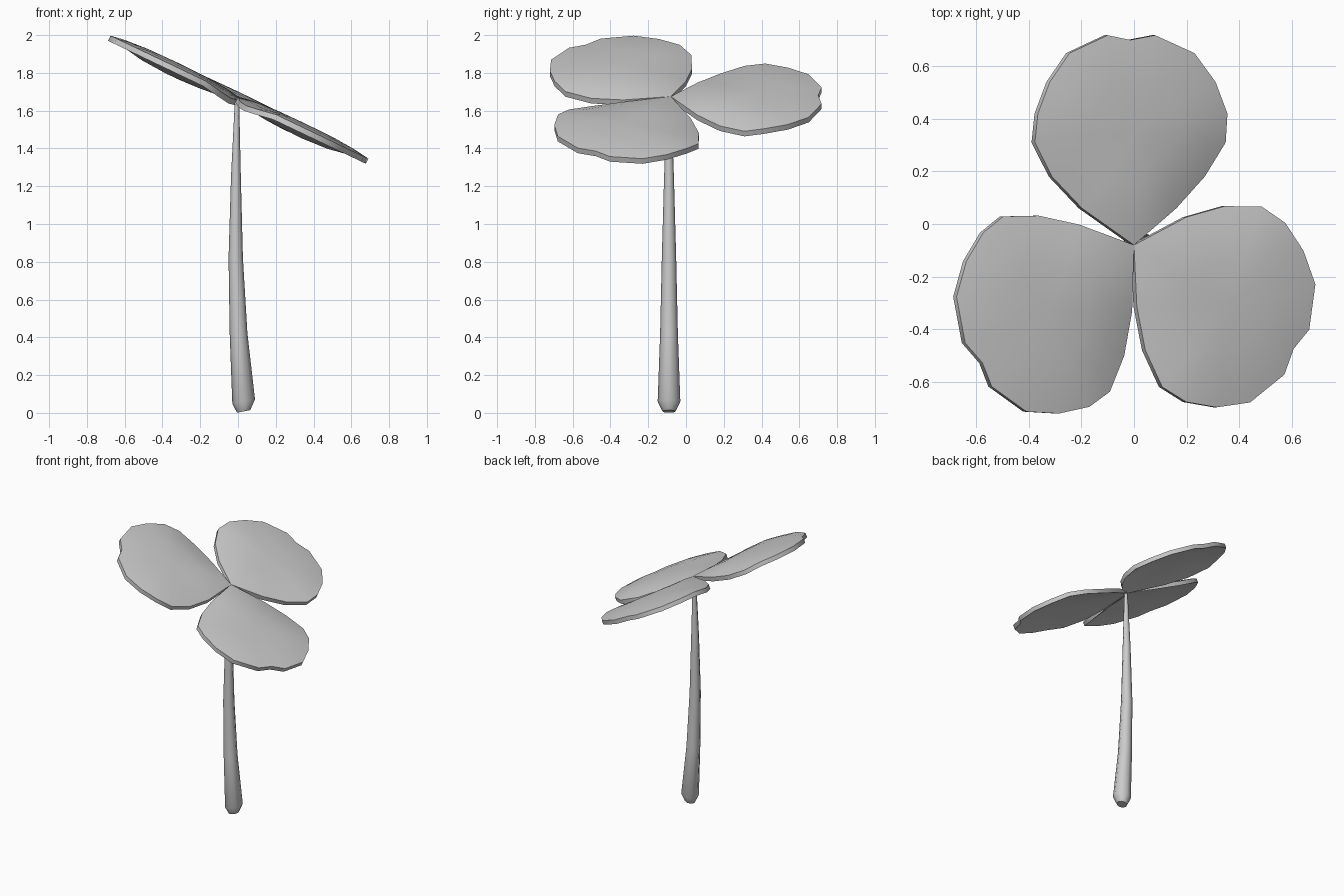
import bpy, bmesh, math
from mathutils import Matrix, Vector

if "Cube" in bpy.data.objects:
    bpy.data.objects.remove(bpy.data.objects["Cube"])

TILT = math.atan(0.477)
STEM_TOP = Vector((0, -0.08, 1.675))

# Leaf outline in its own plane: stalk point at origin, notch at far end
OUTLINE = [(0, 0), (0.188, 0.14), (0.31, 0.26), (0.394, 0.39), (0.394, 0.50),
           (0.344, 0.62), (0.255, 0.73), (0.089, 0.798), (-0.015, 0.78),
           (-0.111, 0.798), (-0.272, 0.73), (-0.355, 0.62), (-0.405, 0.50),
           (-0.41, 0.39), (-0.333, 0.26), (-0.21, 0.14)]
CENTRE = Vector((0, 0.44, 0))


def finish(name, bm, angle):
    bmesh.ops.recalc_face_normals(bm, faces=bm.faces[:])
    me = bpy.data.meshes.new(name)
    bm.to_mesh(me)
    bm.free()
    ob = bpy.data.objects.new(name, me)
    bpy.context.collection.objects.link(ob)
    bpy.ops.object.select_all(action='DESELECT')
    ob.select_set(True)
    bpy.context.view_layer.objects.active = ob
    bpy.ops.object.shade_smooth_by_angle(angle=math.radians(angle))
    return ob


def bridge(bm, a, b):
    n = len(a)
    for i in range(n):
        bm.faces.new((a[i], a[(i + 1) % n], b[(i + 1) % n], b[i]))


def leaf(name, turn):
    bm = bmesh.new()

    def surface(offset):
        rings = []
        for s, lift in ((1, 0), (0.8, 0.012), (0.45, 0.022)):
            ring = []
            for x, y in OUTLINE:
                droop = -0.025 * math.sin(math.pi * y / 0.5) if y < 0.5 else 0
                p = CENTRE.lerp(Vector((x, y, 0)), s)
                p.z = droop * s ** 3 + lift + offset
                ring.append(bm.verts.new(p))
            rings.append(ring)
        for a, b in zip(rings, rings[1:]):
            bridge(bm, a, b)
        mid = bm.verts.new(CENTRE + Vector((0, 0, 0.024 + offset)))
        last = rings[-1]
        for i in range(len(last)):
            bm.faces.new((last[i], last[(i + 1) % len(last)], mid))
        return rings[0]

    # Domed top, matching underside and a thin rim
    bridge(bm, surface(0), surface(-0.03))
    bm.transform(Matrix.Translation(STEM_TOP) @ Matrix.Rotation(TILT, 4, 'Y')
                 @ Matrix.Rotation(math.radians(turn), 4, 'Z'))
    return finish(name, bm, 40)


# Three leaves spread around the tilted stem tip
leaf("leaf_back", 0)
leaf("leaf_left", 124)
leaf("leaf_right", -121.5)

# Tapered, slightly curved stem: (z, x centre, radius)
STEM = [(0.008, 0.03, 0.035), (0.06, 0.03, 0.06), (0.42, 0.003, 0.047),
        (0.82, -0.012, 0.038), (1.25, -0.011, 0.026), (1.665, -0.005, 0.011)]
bm = bmesh.new()
rings = []
for z, cx, r in STEM:
    lean = 0.2 if z < 0.1 else 0
    ring = []
    for i in range(8):
        a = math.tau * i / 8
        dx = r * math.cos(a)
        ring.append(bm.verts.new((cx + dx, -0.09 + r * math.sin(a), max(0, z + lean * dx))))
    rings.append(ring)
for a, b in zip(rings, rings[1:]):
    bridge(bm, a, b)
bm.faces.new(rings[0])
bm.faces.new(rings[-1])
finish("stem", bm, 50)
